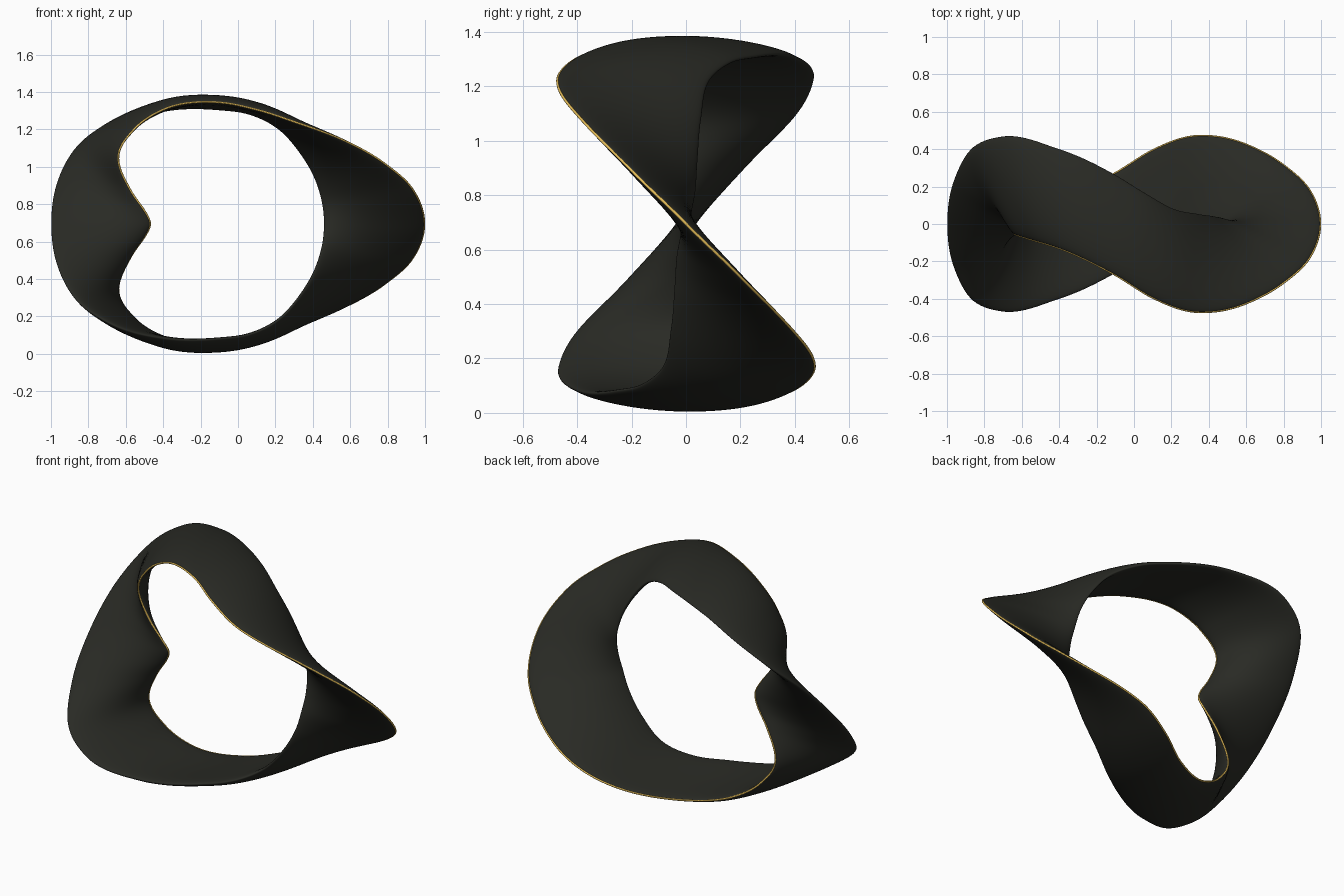
import bpy, bmesh
from math import sin, cos, pi, atan2, hypot
from mathutils import Vector

if "Cube" in bpy.data.objects:
    bpy.data.objects.remove(bpy.data.objects["Cube"])

MID_Z = 0.695      # height of the ring's axis
HALF_T = 0.032     # half thickness in the middle of the band
BULGE = 0.022      # outward crown of the band at top and bottom
N, M = 240, 28     # steps round the ring / half steps round the section

# Upper halves of both rims (x, y, height above axis); lower halves follow by a half turn about x
GOLD = [(.996, 0, 0), (.93, -.195, .19), (.8, -.315, .31), (.6, -.425, .43), (.36, -.472, .525),
        (.1, -.395, .61), (-.12, -.262, .65), (-.4, -.13, .61), (-.56, -.08, .50),
        (-.64, -.05, .355), (-.575, -.035, .18), (-.5, -.02, .07), (-.47, 0, 0)]
DARK = [(.46, 0, 0), (.45, .03, .11), (.42, .04, .22), (.33, .055, .385), (.2, .085, .525),
        (.05, .17, .595), (-.1, .262, .615), (-.4, .40, .612), (-.7, .468, .525),
        (-.86, .41, .41), (-.965, .225, .225), (-.998, 0, 0)]


def rim_table(points):
    """Rim as (angle, radius, y), extended past both ends by symmetry."""
    half = [(atan2(z, x), hypot(x, z), y) for x, y, z in points]
    before = [(-a, r, -y) for a, r, y in half[1:3]][::-1]
    after = [(2 * pi - a, r, -y) for a, r, y in half[-3:-1]][::-1]
    return before + half + after


def rim_point(table, a):
    """Smooth rim position at angle a."""
    a %= 2 * pi
    flip = a > pi
    if flip:
        a = 2 * pi - a
    i = 1
    while i < len(table) - 3 and table[i + 1][0] < a:
        i += 1
    p0, p1, p2, p3 = table[i - 1:i + 3]
    d = p2[0] - p1[0]
    u = (a - p1[0]) / d

    def slope(p, q, s, c):
        h0, h1 = q[0] - p[0], s[0] - q[0]
        return ((q[c] - p[c]) / h0 * h1 + (s[c] - q[c]) / h1 * h0) / (h0 + h1)

    val = []
    for c in (1, 2):
        m1, m2 = slope(p0, p1, p2, c) * d, slope(p1, p2, p3, c) * d
        val.append((2*u**3 - 3*u*u + 1) * p1[c] + (u**3 - 2*u*u + u) * m1
                   + (3*u*u - 2*u**3) * p2[c] + (u**3 - u*u) * m2)
    r, y = val
    s = -1 if flip else 1
    return Vector((r * cos(a), s * y, s * r * sin(a) + MID_Z))


gold_t, dark_t = rim_table(GOLD), rim_table(DARK)


def sheet(a, s):
    """Middle surface of the band: s = 0 dark rim, s = 1 gold rim."""
    p = rim_point(dark_t, a).lerp(rim_point(gold_t, a), s)
    q = sin(a) ** 2
    crown = BULGE * 4 * s * (1 - s) * q * (2 - q)
    return p + crown * Vector((cos(a), 0, sin(a)))


def material(name, colour):
    m = bpy.data.materials.new(name)
    m.diffuse_color = colour
    m.use_nodes = True
    m.node_tree.nodes["Principled BSDF"].inputs["Base Color"].default_value = m.diffuse_color
    return m


# Twisted band with a slim lens-shaped section
bm = bmesh.new()
rings = []
e = 1e-3
for i in range(N):
    a = 2 * pi * i / N
    ring = []
    for k in range(2 * M):
        f = pi * k / M
        s = 0.5 - 0.5 * cos(f)
        n = (sheet(a + e, s) - sheet(a - e, s)).cross(sheet(a, s + e) - sheet(a, s - e))
        ring.append(bm.verts.new(sheet(a, s) + n.normalized() * HALF_T * sin(f)))
    rings.append(ring)
for i in range(N):
    A, B = rings[i], rings[(i + 1) % N]
    for k in range(2 * M):
        j = (k + 1) % (2 * M)
        bm.faces.new((A[k], A[j], B[j], B[k])).smooth = True
bmesh.ops.recalc_face_normals(bm, faces=bm.faces)
mesh = bpy.data.meshes.new("twisted_band")
bm.to_mesh(mesh)
bm.free()
mesh.materials.append(material("dark", (0.022, 0.023, 0.018, 1)))
bpy.context.collection.objects.link(bpy.data.objects.new("twisted_band", mesh))

# Fine gold wire along one rim
curve = bpy.data.curves.new("gold_rim", 'CURVE')
curve.dimensions = '3D'
curve.bevel_depth = 0.005
curve.bevel_resolution = 2
sp = curve.splines.new('POLY')
sp.points.add(N - 1)
for i in range(N):
    sp.points[i].co = (*rim_point(gold_t, 2 * pi * i / N), 1)
sp.use_cyclic_u = True
curve.materials.append(material("gold", (0.8, 0.52, 0.1, 1)))
bpy.context.collection.objects.link(bpy.data.objects.new("gold_rim", curve))
